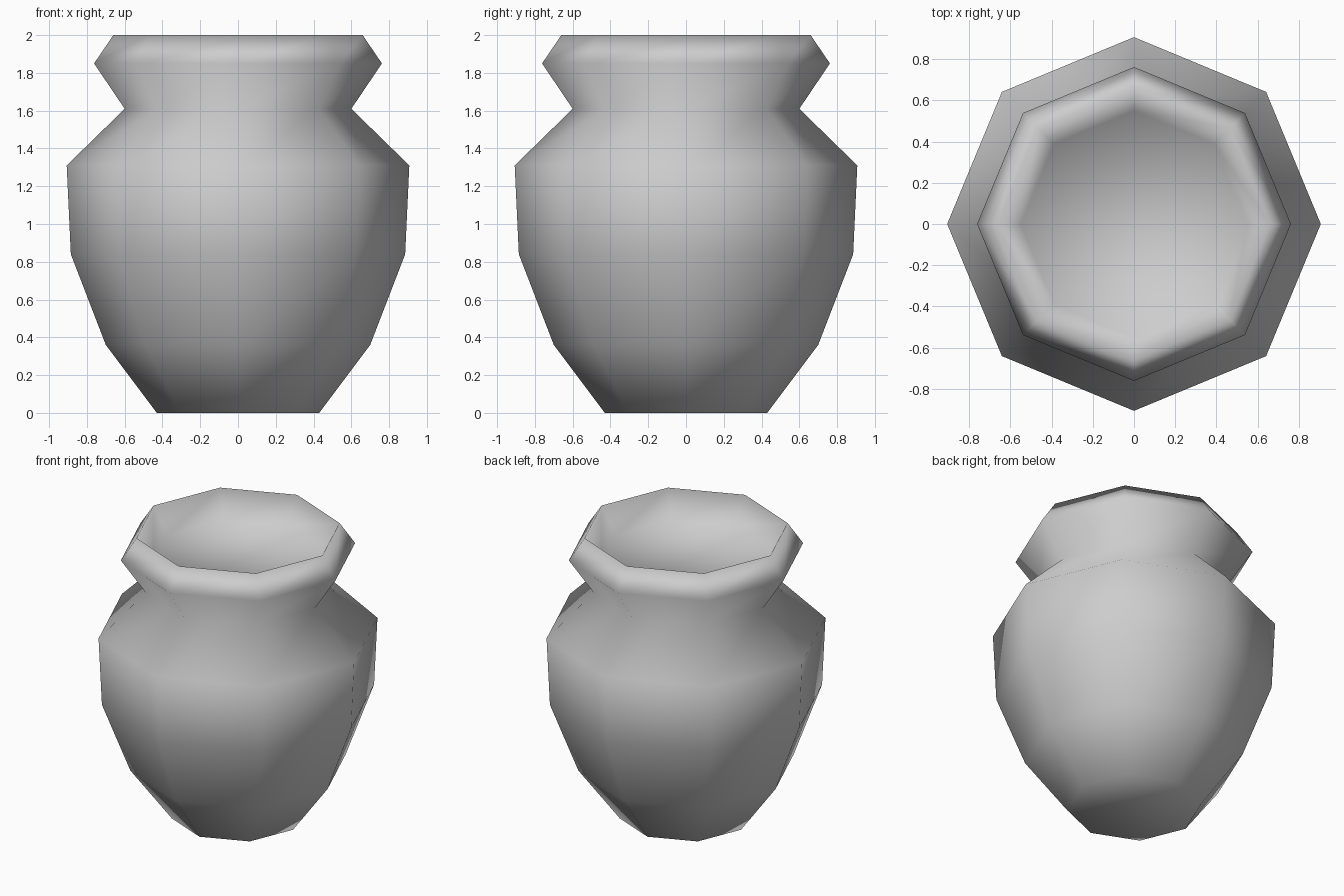
import bpy
import bmesh
from math import cos, sin, tau

cube = bpy.data.objects.get("Cube")
if cube:
    bpy.data.objects.remove(cube, do_unlink=True)

SIDES = 8

# One plain clay colour
clay = bpy.data.materials.new("grey_clay")
clay.use_nodes = True
colour = (0.61, 0.61, 0.61, 1.0)
clay.diffuse_color = colour
clay.node_tree.nodes["Principled BSDF"].inputs["Base Color"].default_value = colour

# Profile as (radius, height): foot, belly, shoulder, neck, lip, then inside the mouth
profile = [
    (0.43, 0.0),
    (0.70, 0.36),
    (0.885, 0.84),
    (0.907, 1.31),
    (0.60, 1.61),
    (0.762, 1.85),
    (0.66, 2.0),
    (0.55, 1.82),
]


def lathe(name, points, material):
    """Turn a profile into a closed, smooth-shaded body with few sides."""
    bm = bmesh.new()
    rings = []
    for radius, height in points:
        rings.append([
            bm.verts.new((radius * cos(tau * i / SIDES), radius * sin(tau * i / SIDES), height))
            for i in range(SIDES)
        ])
    for low, high in zip(rings, rings[1:]):
        for i in range(SIDES):
            j = (i + 1) % SIDES
            bm.faces.new((low[i], low[j], high[j], high[i]))
    # Base and mouth floor
    bm.faces.new(rings[0][::-1])
    bm.faces.new(rings[-1])
    bmesh.ops.recalc_face_normals(bm, faces=bm.faces)
    for face in bm.faces:
        face.smooth = True
    mesh = bpy.data.meshes.new(name)
    bm.to_mesh(mesh)
    bm.free()
    mesh.materials.append(material)
    obj = bpy.data.objects.new(name, mesh)
    bpy.context.collection.objects.link(obj)
    return obj


lathe("vase_body", profile, clay)
